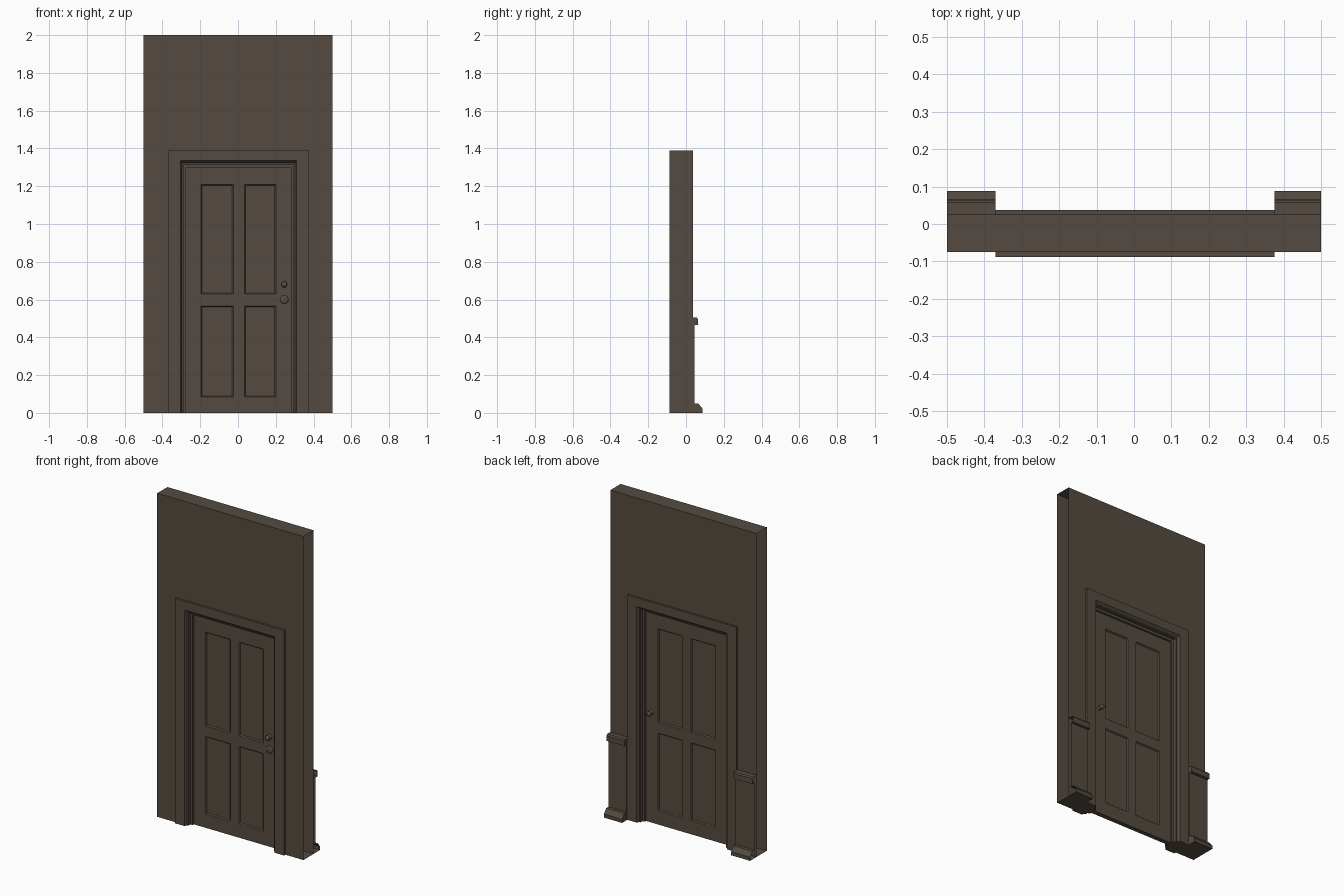
import bpy, bmesh, math
from mathutils import Matrix

if "Cube" in bpy.data.objects:
    bpy.data.objects.remove(bpy.data.objects["Cube"])

brown = bpy.data.materials.new("dark brown paint")
brown.diffuse_color = (0.089, 0.071, 0.053, 1)
brown.use_nodes = True
brown.node_tree.nodes["Principled BSDF"].inputs["Base Color"].default_value = brown.diffuse_color
CX = 0.003            # doorway is slightly off centre


def finish(name, bm, smooth=False, normals=True):
    bmesh.ops.remove_doubles(bm, verts=bm.verts, dist=1e-5)
    if normals:
        bmesh.ops.recalc_face_normals(bm, faces=bm.faces)
    me = bpy.data.meshes.new(name)
    bm.to_mesh(me)
    bm.free()
    me.materials.append(brown)
    ob = bpy.data.objects.new(name, me)
    bpy.context.collection.objects.link(ob)
    if smooth:
        for p in me.polygons:
            p.use_smooth = True
    return ob


def face(bm, pts):
    return bm.faces.new([bm.verts.new(p) for p in pts])


# wall: front and back skins around the doorway, top and bottom, open at both ends
YF, YB, W, H = -0.075, 0.025, 0.373, 1.39
L, R = CX - W, CX + W
bm = bmesh.new()
for y, flip in ((YF, False), (YB, True)):
    for x0, x1, z0, z1 in ((-.5, L, 0, H), (R, .5, 0, H), (-.5, L, H, 2),
                           (L, R, H, 2), (R, .5, H, 2)):
        pts = [(x0, y, z0), (x1, y, z0), (x1, y, z1), (x0, y, z1)]
        face(bm, pts[::-1] if flip else pts)
for x0, x1 in ((-.5, L), (L, R), (R, .5)):
    face(bm, [(x0, YF, 2), (x1, YF, 2), (x1, YB, 2), (x0, YB, 2)])
for x0, x1 in ((-.5, L), (R, .5)):
    face(bm, [(x0, YB, 0), (x1, YB, 0), (x1, YF, 0), (x0, YF, 0)])
finish("wall", bm, normals=False)

# door casing: stepped profile (half width, head height, y) swept round the doorway
profile = [(.373, 1.39, -.088), (.308, 1.335, -.088), (.300, 1.322, -.072),
           (.292, 1.315, -.072), (.292, 1.315, -.052), (.278, 1.30, -.052),
           (.278, 1.30, .002), (.292, 1.315, .002), (.292, 1.315, .021),
           (.300, 1.322, .021), (.308, 1.335, .037), (.373, 1.39, .037)]
bm = bmesh.new()
rows = [[bm.verts.new(p) for p in ((CX - w, y, 0), (CX - w, y, h),
                                   (CX + w, y, h), (CX + w, y, 0))]
        for w, h, y in profile]
for i, a in enumerate(rows):
    b = rows[(i + 1) % len(rows)]
    for k in range(3):
        bm.faces.new((a[k], a[k + 1], b[k + 1], b[k]))
bm.faces.new([r[0] for r in rows])
bm.faces.new([r[3] for r in rows])
finish("door_casing", bm)

# door leaf with four recessed panels on each side
xs = [-.275, -.195, -.025, .035, .2, .281]
zs = [0, .085, .565, .63, 1.21, 1.30]
D0, D1 = -.039, -.011
bm = bmesh.new()
panels = []
for y, flip in ((D0, False), (D1, True)):
    for i in range(5):
        for j in range(5):
            pts = [(xs[i], y, zs[j]), (xs[i + 1], y, zs[j]),
                   (xs[i + 1], y, zs[j + 1]), (xs[i], y, zs[j + 1])]
            f = face(bm, pts[::-1] if flip else pts)
            if i in (1, 3) and j in (1, 3):
                panels.append(f)
for i in range(5):
    face(bm, [(xs[i], D1, 0), (xs[i + 1], D1, 0), (xs[i + 1], D0, 0), (xs[i], D0, 0)])
bm.normal_update()
bmesh.ops.inset_individual(bm, faces=panels, thickness=.008, depth=-.007)
finish("door", bm, normals=False)


# turned hardware: (radius, distance from door) profile spun about the y axis
def turned(name, prof, z, y, side):
    bm = bmesh.new()
    n = 16
    rings = [[bm.verts.new((.245 + r * math.cos(2 * math.pi * k / n), y + side * d,
                            z + r * math.sin(2 * math.pi * k / n))) for k in range(n)]
             for r, d in prof]
    for a, b in zip(rings, rings[1:]):
        for k in range(n):
            bm.faces.new((a[k], a[(k + 1) % n], b[(k + 1) % n], b[k]))
    bm.faces.new(rings[-1])
    finish(name, bm, smooth=True)


knob = [(.015, 0), (.015, .003), (.007, .005), (.007, .013), (.013, .017),
        (.016, .023), (.013, .030), (.005, .033)]
turned("front_knob", knob, .68, D0, -1)
turned("back_knob", knob, .68, D1, 1)
turned("lock_plate", [(.022, 0), (.022, .003), (.018, .006), (.008, .007)], .60, D0, -1)

# wainscot on the back: skirting, panel and rail profile (y, z) run along x
section = [(.025, 0), (.088, 0), (.088, .022), (.065, .05), (.045, .05),
           (.045, .465), (.063, .465), (.063, .497), (.057, .505), (.025, .505)]
for name, outer, inner in (("left_wainscot", -.5, L), ("right_wainscot", .5, R)):
    bm = bmesh.new()
    a = [bm.verts.new((outer, y, z)) for y, z in section]
    b = [bm.verts.new((inner, y, z)) for y, z in section]
    for k in range(len(section)):
        m = (k + 1) % len(section)
        bm.faces.new((a[k], a[m], b[m], b[k]))
    bm.faces.new(b)
    finish(name, bm)
